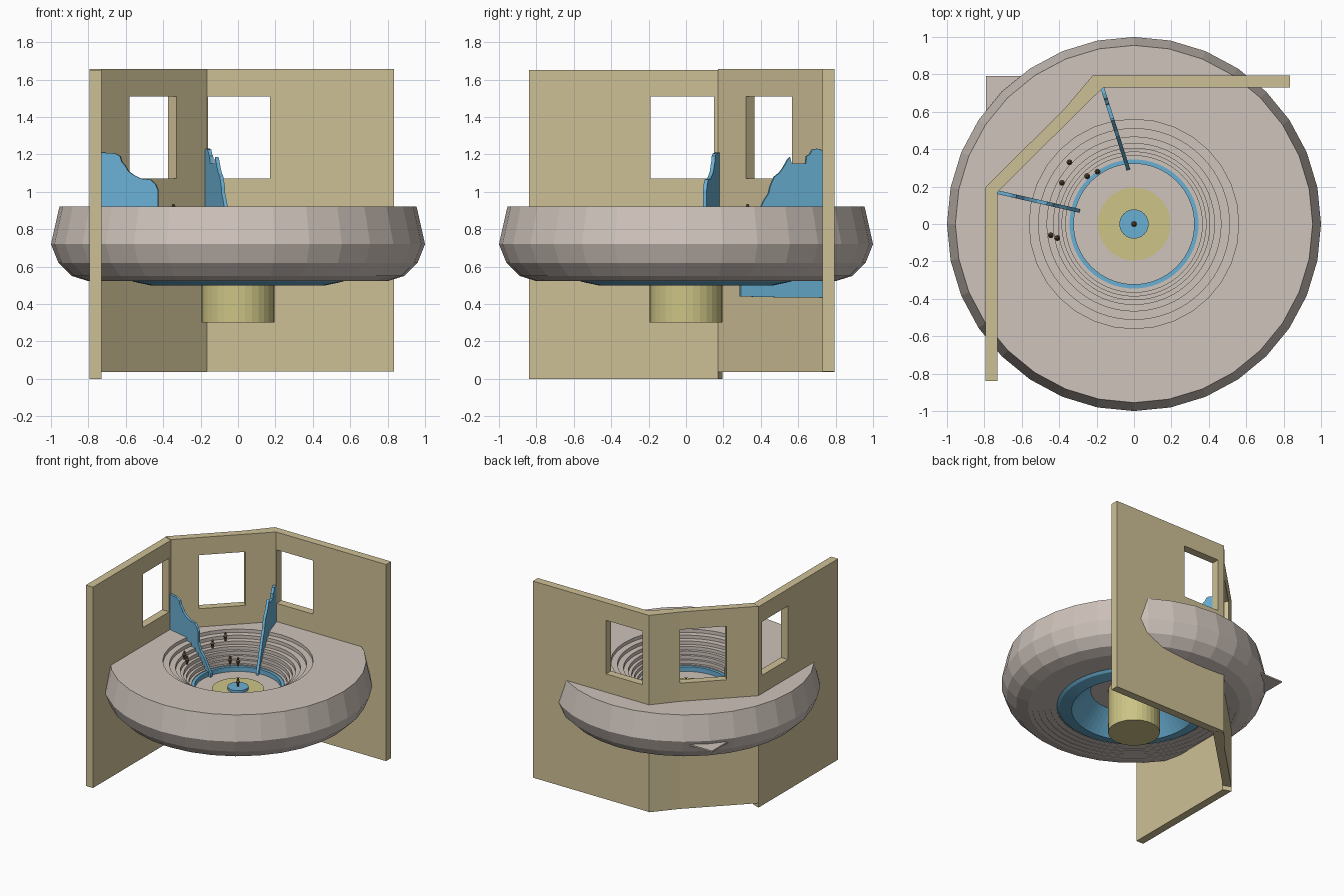
import bpy, bmesh, math
from mathutils import Vector

if "Cube" in bpy.data.objects:
    bpy.data.objects.remove(bpy.data.objects["Cube"])


def material(name, rgb):
    m = bpy.data.materials.new(name)
    lin = [(c / 255 / 12.92) if c / 255 <= 0.04045 else ((c / 255 + 0.055) / 1.055) ** 2.4 for c in rgb]
    m.diffuse_color = (*lin, 1)
    m.use_nodes = True
    m.node_tree.nodes["Principled BSDF"].inputs["Base Color"].default_value = m.diffuse_color
    return m


STONE = material("warm_grey", (206, 195, 187))
TAN = material("tan", (206, 192, 150))
YELLOW = material("dull_yellow", (205, 196, 134))
BLUE = material("sky_blue", (106, 176, 212))
BROWN = material("brown", (112, 88, 68))


def make(name, bm, mat):
    bmesh.ops.remove_doubles(bm, verts=bm.verts, dist=1e-5)
    bmesh.ops.recalc_face_normals(bm, faces=bm.faces)
    me = bpy.data.meshes.new(name)
    bm.to_mesh(me)
    bm.free()
    me.materials.append(mat)
    ob = bpy.data.objects.new(name, me)
    bpy.context.collection.objects.link(ob)
    return ob


def lathe(name, profile, mat, n=64, closed=True, at=(0, 0, 0)):
    """Spin a (radius, z) profile around the vertical axis."""
    bm = bmesh.new()
    rings = []
    for r, z in profile:
        rings.append([bm.verts.new((at[0] + r * math.cos(math.tau * i / n),
                                    at[1] + r * math.sin(math.tau * i / n), at[2] + z)) for i in range(n)])
    for k in range(len(rings) if closed else len(rings) - 1):
        a, b = rings[k], rings[(k + 1) % len(rings)]
        for i in range(n):
            j = (i + 1) % n
            bm.faces.new((a[i], a[j], b[j], b[i]))
    if not closed:
        bm.faces.new(rings[0])
        bm.faces.new(rings[-1])
    return make(name, bm, mat)


def prism(name, base, offset, mat):
    """Extrude a flat polygon by an offset vector."""
    bm = bmesh.new()
    a = [bm.verts.new(p) for p in base]
    b = [bm.verts.new(Vector(p) + Vector(offset)) for p in base]
    bm.faces.new(a)
    bm.faces.new(b)
    for i in range(len(a)):
        j = (i + 1) % len(a)
        bm.faces.new((a[i], a[j], b[j], b[i]))
    return make(name, bm, mat)


def wall(name, columns, z0, z1):
    """Wall with a window: four columns of (inner, outer) ground points."""
    zs = (z0, 1.07, 1.51, z1)
    bm = bmesh.new()
    g = [[[bm.verts.new((*p, z)) for z in zs] for p in col] for col in columns]
    for c in range(3):
        for k in range(3):
            if (c, k) != (1, 1):
                for s in (0, 1):
                    bm.faces.new((g[c][s][k], g[c + 1][s][k], g[c + 1][s][k + 1], g[c][s][k + 1]))
        for k in ((0, 3) if c != 1 else (0, 1, 2, 3)):
            bm.faces.new((g[c][0][k], g[c + 1][0][k], g[c + 1][1][k], g[c][1][k]))
    for k in range(3):
        for c in ((0, 3) if k != 1 else (0, 1, 2, 3)):
            bm.faces.new((g[c][0][k], g[c][0][k + 1], g[c][1][k + 1], g[c][1][k]))
    return make(name, bm, TAN)


# Stepped seating profile
RADII = [0.56, 0.51, 0.465, 0.43, 0.405, 0.385, 0.365, 0.345]
DROP = 0.22 / len(RADII)


def tread_height(r):
    return 0.92 - DROP * sum(r < R for R in RADII)


# Outer bowl ring with slightly stepped underside
outer = [(0.56, 0.92), (0.955, 0.92), (1.0, 0.72), (0.96, 0.62), (0.89, 0.55), (0.80, 0.522)]
for i in range(5):
    r = 0.77 - 0.045 * i
    outer += [(r, 0.522 + 0.003 * i), (r, 0.525 + 0.003 * i)]
outer += [(0.56, 0.537)]
lathe("bowl", outer, STONE, 32)

# Terraces inside the bowl
steps = []
for i, R in enumerate(RADII):
    steps += [(R, 0.92 - DROP * i), (R, 0.92 - DROP * (i + 1))]
lathe("terraces", [(0.575, 0.9198)] + steps + [(0.36, 0.695), (0.575, 0.56)], STONE, 64)

# Blue rim and funnel under the seating
lathe("funnel_ring", [(0.322, 0.72), (0.347, 0.72), (0.58, 0.535), (0.56, 0.519), (0.47, 0.50), (0.322, 0.67)], BLUE)

# Floor, its protruding corner, pedestal and central disc
lathe("floor", [(0.33, 0.665), (0.33, 0.682)], STONE, closed=False)
prism("floor_corner", [(-0.79, 0.79, 0.68), (-0.79, 0.45, 0.68), (-0.45, 0.79, 0.68)], (0, 0, 0.012), STONE)
lathe("pedestal", [(0.195, 0.30), (0.195, 0.69)], YELLOW, 32, closed=False)
lathe("stage_disc", [(0.078, 0.68), (0.078, 0.71)], BLUE, 32, closed=False)

# Three walls with windows
I, O = -0.73, -0.795
wall("left_wall", [((I, -0.84), (O, -0.84)), ((I, -0.19), (O, -0.19)),
                   ((I, 0.15), (O, 0.15)), ((I, 0.17), (O, 0.195))], 0.0, 1.65)
d = 0.045
wall("corner_wall", [((I, 0.17), (O, 0.195)), ((-0.58, 0.32), (-0.58 - d, 0.32 + d)),
                     ((-0.33, 0.567), (-0.33 - d, 0.567 + d)), ((-0.165, 0.73), (-0.22, 0.795))], 0.037, 1.655)
wall("back_wall", [((-0.165, 0.73), (-0.22, 0.795)), ((-0.16, 0.73), (-0.16, 0.795)),
                   ((0.17, 0.73), (0.17, 0.795)), ((0.835, 0.73), (0.835, 0.795))], 0.04, 1.655)


# Rugged dividing fins, outline given as (fraction outward, z)
def fin(name, start, end, outline):
    a, b = Vector(start), Vector(end)
    n = Vector((-(b - a).y, (b - a).x)).normalized() * 0.01
    pts = [(*(a.lerp(b, s) - n), z) for s, z in outline]
    prism(name, pts, (2 * n.x, 2 * n.y, 0), BLUE)


fin("back_fin", (-0.03, 0.29), (-0.17, 0.73),
    [(0, 0.44), (0, 0.70), (0.08, 0.76), (0.15, 0.83), (0.25, 0.92), (0.28, 0.95), (0.34, 0.99), (0.36, 1.03),
     (0.41, 1.08), (0.47, 1.10), (0.52, 1.13), (0.57, 1.17), (0.60, 1.185), (0.62, 1.15), (0.79, 1.15),
     (0.80, 1.19), (0.84, 1.20), (0.87, 1.225), (0.93, 1.23), (1, 1.22), (1, 0.435), (0.5, 0.435)])
fin("side_fin", (-0.29, 0.07), (-0.73, 0.17),
    [(0, 0.68), (0, 0.71), (0.08, 0.76), (0.16, 0.82), (0.25, 0.86), (0.31, 0.92), (0.31, 1.01), (0.34, 1.04),
     (0.40, 1.065), (0.52, 1.07), (0.61, 1.09), (0.67, 1.11), (0.71, 1.14), (0.75, 1.16), (0.77, 1.19),
     (0.83, 1.205), (1, 1.21), (1, 0.68)])

# Small figures on the treads and on the stage
PEOPLE = [(-0.385, 0.22), (-0.345, 0.33), (-0.25, 0.255), (-0.195, 0.28), (-0.445, -0.06), (-0.41, -0.075), (0, 0)]
for i, (x, y) in enumerate(PEOPLE):
    r = math.hypot(x, y)
    z = 0.71 if r < 0.1 else (0.72 if r < 0.345 else tread_height(r))
    lathe(f"figure_{i + 1}", [(0.007, 0), (0.009, 0.02), (0.016, 0.04), (0.006, 0.05), (0.010, 0.058),
                              (0.005, 0.069)], BROWN, 8, closed=False, at=(x, y, z))
